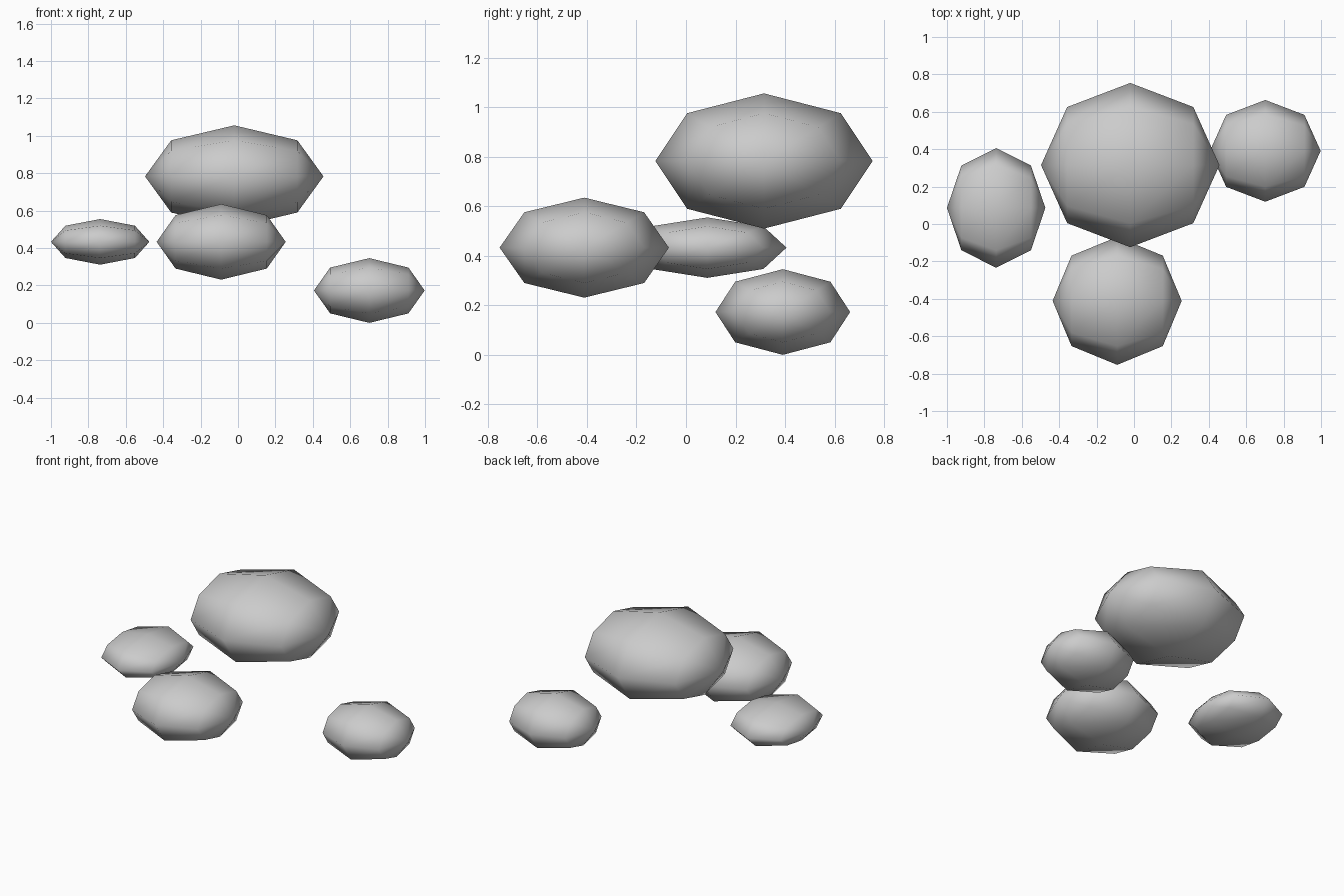
import bpy, bmesh, math
from mathutils import Matrix, Vector

if "Cube" in bpy.data.objects:
    bpy.data.objects.remove(bpy.data.objects["Cube"])


def pad(name, center, radii):
    """Low-poly ellipsoid: 8 segments, 4 rings, poles along x."""
    bm = bmesh.new()
    bmesh.ops.create_uvsphere(bm, u_segments=8, v_segments=4, radius=1)
    bm.transform(Matrix.Rotation(math.pi / 2, 4, 'Y'))
    bm.transform(Matrix.Diagonal(Vector((*radii, 1))))
    bmesh.ops.recalc_face_normals(bm, faces=bm.faces)
    for f in bm.faces:
        f.smooth = True
    mesh = bpy.data.meshes.new(name)
    bm.to_mesh(mesh)
    bm.free()
    obj = bpy.data.objects.new(name, mesh)
    obj.location = center
    bpy.context.collection.objects.link(obj)
    return obj


# Four floating rounded pads
pad("top_pad", (-0.02, 0.315, 0.783), (0.477, 0.439, 0.273))
pad("front_pad", (-0.09, -0.411, 0.433), (0.345, 0.342, 0.202))
pad("left_pad", (-0.737, 0.086, 0.433), (0.263, 0.32, 0.122))
pad("right_pad", (0.702, 0.391, 0.173), (0.296, 0.272, 0.173))
